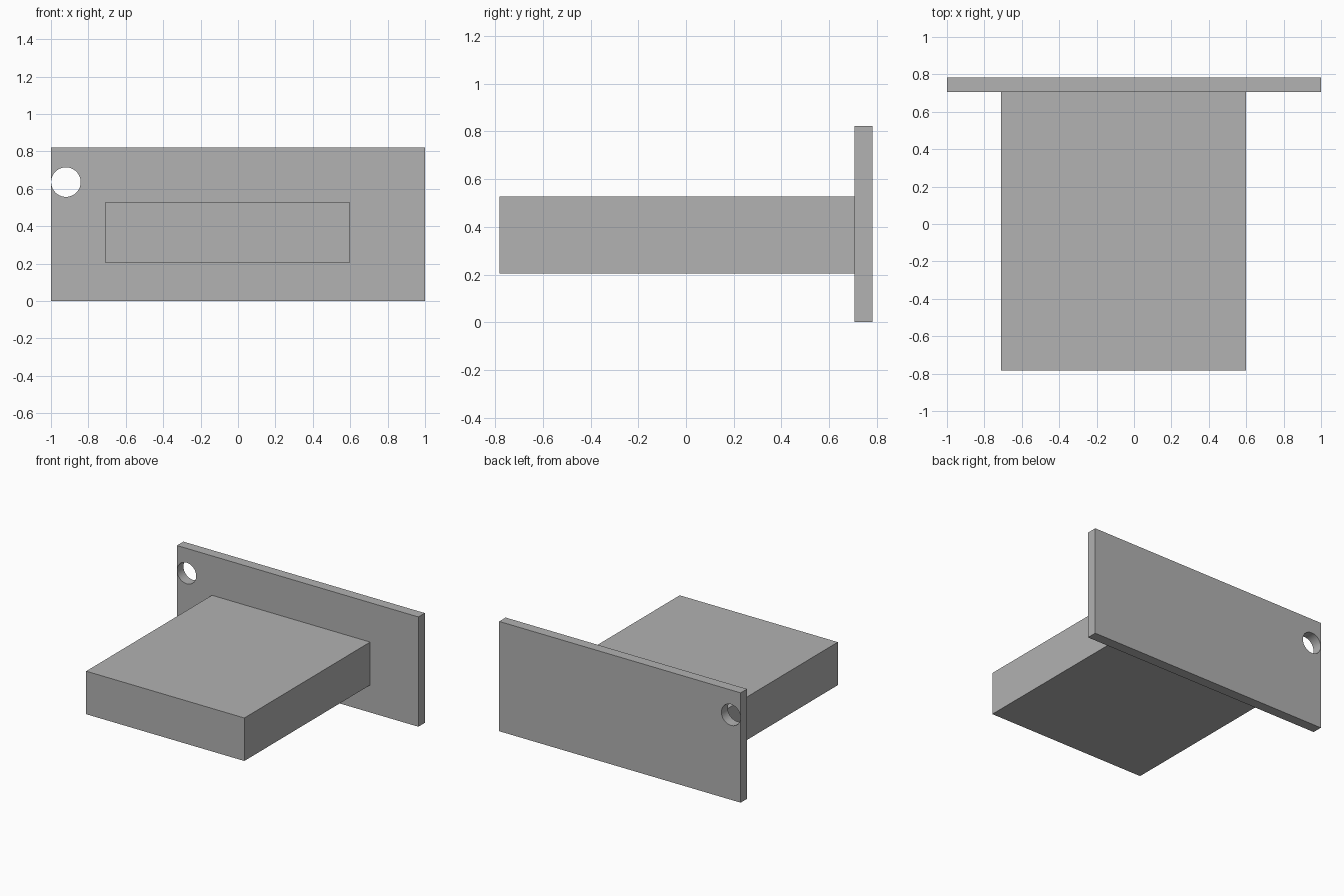
import bpy
import math

default = bpy.data.objects.get("Cube")
if default:
    bpy.data.objects.remove(default, do_unlink=True)

# Single grey material
grey = bpy.data.materials.new("grey")
grey.use_nodes = True
grey.diffuse_color = (0.445, 0.445, 0.445, 1)
grey.node_tree.nodes["Principled BSDF"].inputs["Base Color"].default_value = grey.diffuse_color


def box(name, low, high):
    """Box spanning two opposite corners."""
    centre = [(a + b) / 2 for a, b in zip(low, high)]
    bpy.ops.mesh.primitive_cube_add(size=1, location=centre)
    obj = bpy.context.object
    obj.name = name
    obj.scale = [b - a for a, b in zip(low, high)]
    bpy.ops.object.transform_apply(location=False, rotation=False, scale=True)
    obj.data.materials.append(grey)
    return obj


DEPTH = 0.782      # half depth of the whole model
PLATE_FRONT = 0.706

# Body block and the upright plate behind it
box("body_block", (-0.71, -DEPTH, 0.205), (0.6, PLATE_FRONT, 0.527))
plate = box("back_plate", (-1, PLATE_FRONT, 0), (1, DEPTH, 0.822))

# Round hole close to the plate's right edge
bpy.ops.mesh.primitive_cylinder_add(
    vertices=64, radius=0.079, depth=0.3,
    location=(-0.92, (PLATE_FRONT + DEPTH) / 2, 0.636),
    rotation=(math.pi / 2, 0, 0))
cutter = bpy.context.object
cutter.name = "hole_cutter"
cutter.data.materials.append(grey)
cutter.hide_render = True

# Cut the hole, then discard the cutter
hole = plate.modifiers.new("hole", "BOOLEAN")
hole.operation = "DIFFERENCE"
hole.solver = "EXACT"
hole.object = cutter
bpy.context.view_layer.objects.active = plate
bpy.ops.object.modifier_apply(modifier=hole.name)
bpy.data.objects.remove(cutter, do_unlink=True)

# Smooth hole wall, sharp plate edges
bpy.ops.object.select_all(action="DESELECT")
plate.select_set(True)
bpy.context.view_layer.objects.active = plate
bpy.ops.object.shade_smooth_by_angle(angle=math.radians(30))
